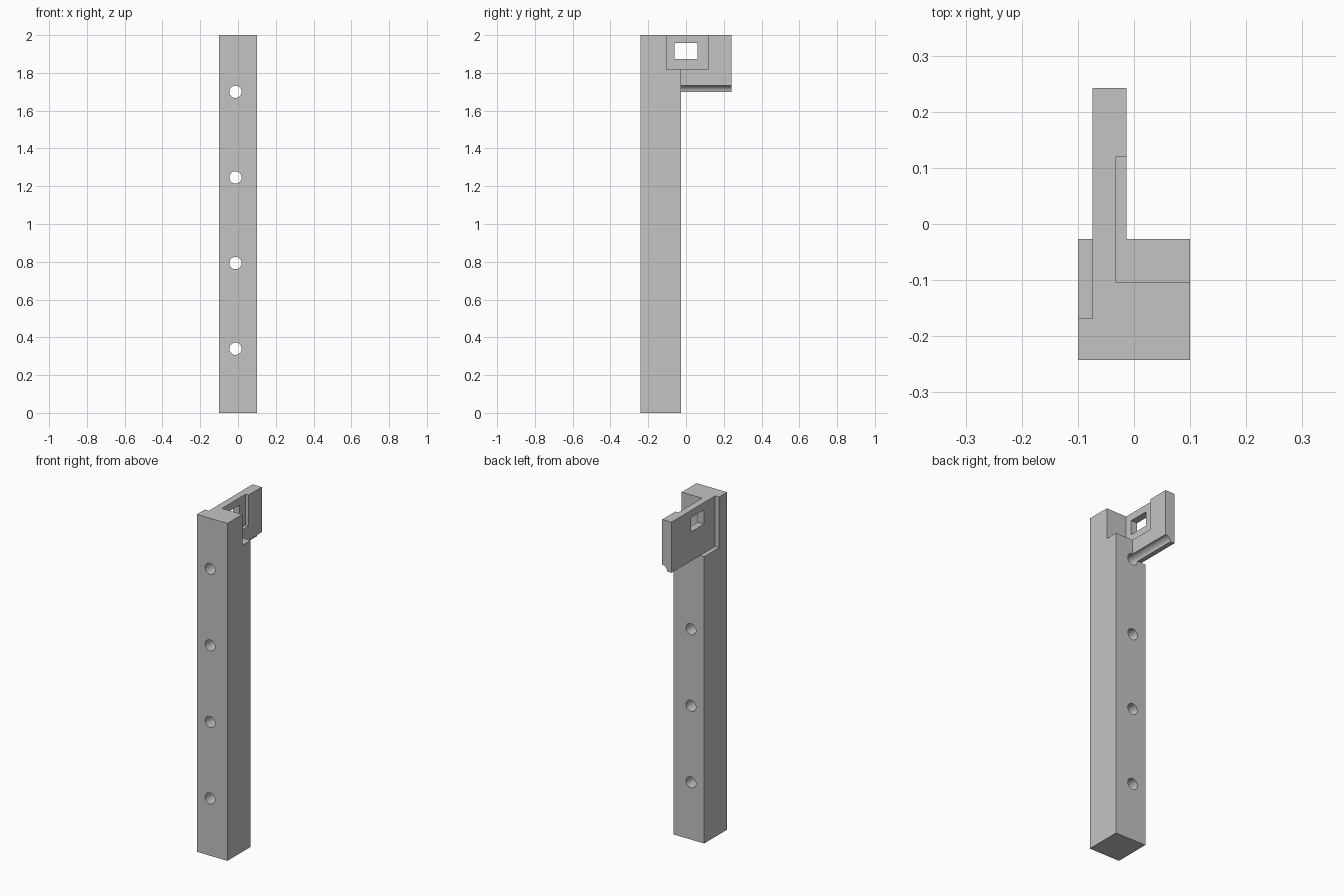
import bpy
import bmesh
import math
from mathutils import Matrix

cube = bpy.data.objects.get("Cube")
if cube:
    bpy.data.objects.remove(cube, do_unlink=True)

grey = bpy.data.materials.new("plain grey")
grey.use_nodes = True
colour = (0.55, 0.55, 0.55, 1)
grey.diffuse_color = colour
grey.node_tree.nodes["Principled BSDF"].inputs["Base Color"].default_value = colour


def add_object(name, bm):
    bmesh.ops.recalc_face_normals(bm, faces=bm.faces)
    mesh = bpy.data.meshes.new(name)
    bm.to_mesh(mesh)
    bm.free()
    mesh.materials.append(grey)
    obj = bpy.data.objects.new(name, mesh)
    bpy.context.collection.objects.link(obj)
    return obj


def prism(name, outline, bottom, top):
    """Extrude a plan outline from one height to another."""
    bm = bmesh.new()
    face = bm.faces.new([bm.verts.new((x, y, bottom)) for x, y in outline])
    grown = bmesh.ops.extrude_face_region(bm, geom=[face])["geom"]
    moved = [v for v in grown if isinstance(v, bmesh.types.BMVert)]
    bmesh.ops.translate(bm, verts=moved, vec=(0, 0, top - bottom))
    return add_object(name, bm)


def box(name, x0, x1, y0, y1, z0, z1):
    return prism(name, [(x0, y0), (x1, y0), (x1, y1), (x0, y1)], z0, z1)


def combine(target, tool, operation):
    """Apply a boolean and discard the tool object."""
    tool.hide_render = True
    mod = target.modifiers.new(operation.lower(), "BOOLEAN")
    mod.operation = operation
    mod.solver = "EXACT"
    mod.object = tool
    bpy.ops.object.select_all(action="DESELECT")
    bpy.context.view_layer.objects.active = target
    target.select_set(True)
    bpy.ops.object.modifier_apply(modifier=mod.name)
    bpy.data.objects.remove(tool, do_unlink=True)


# Main dimensions
HALF_X, HALF_Y = 0.1, 0.242
POST_BACK = -0.027
TAB_OUTER, TAB_INNER = -0.074, -0.0135
NOTCH_Y = -0.168
HEAD_Z = 1.7

# Square post
post = box("mounting_post", -HALF_X, HALF_X, -HALF_Y, POST_BACK, 0, HEAD_Z)

# Head with its side notch and rear tab
head = prism("head", [
    (-HALF_X, -HALF_Y), (HALF_X, -HALF_Y), (HALF_X, POST_BACK),
    (TAB_INNER, POST_BACK), (TAB_INNER, HALF_Y), (TAB_OUTER, HALF_Y),
    (TAB_OUTER, NOTCH_Y), (-HALF_X, NOTCH_Y)], HEAD_Z, 2)
combine(post, head, "UNION")

# Open-topped pocket through the post corner and into the tab
combine(post, box("pocket_cutter", -0.033, 0.2, -0.103, 0.119, 1.817, 2.1), "DIFFERENCE")

# Rectangular window through the tab
combine(post, box("window_cutter", -0.2, 0.2, -0.062, 0.06, 1.873, 1.957), "DIFFERENCE")

# Four round bores; the highest one also coves the tab's lower edge
for i in range(4):
    bm = bmesh.new()
    place = Matrix.Translation((TAB_INNER, 0, HEAD_Z - 0.4535 * i))
    bmesh.ops.create_cone(bm, cap_ends=True, segments=40, radius1=0.0325,
                          radius2=0.0325, depth=1,
                          matrix=place @ Matrix.Rotation(math.pi / 2, 4, "X"))
    combine(post, add_object("bore_cutter", bm), "DIFFERENCE")

bpy.ops.object.shade_smooth_by_angle(angle=math.radians(30))
